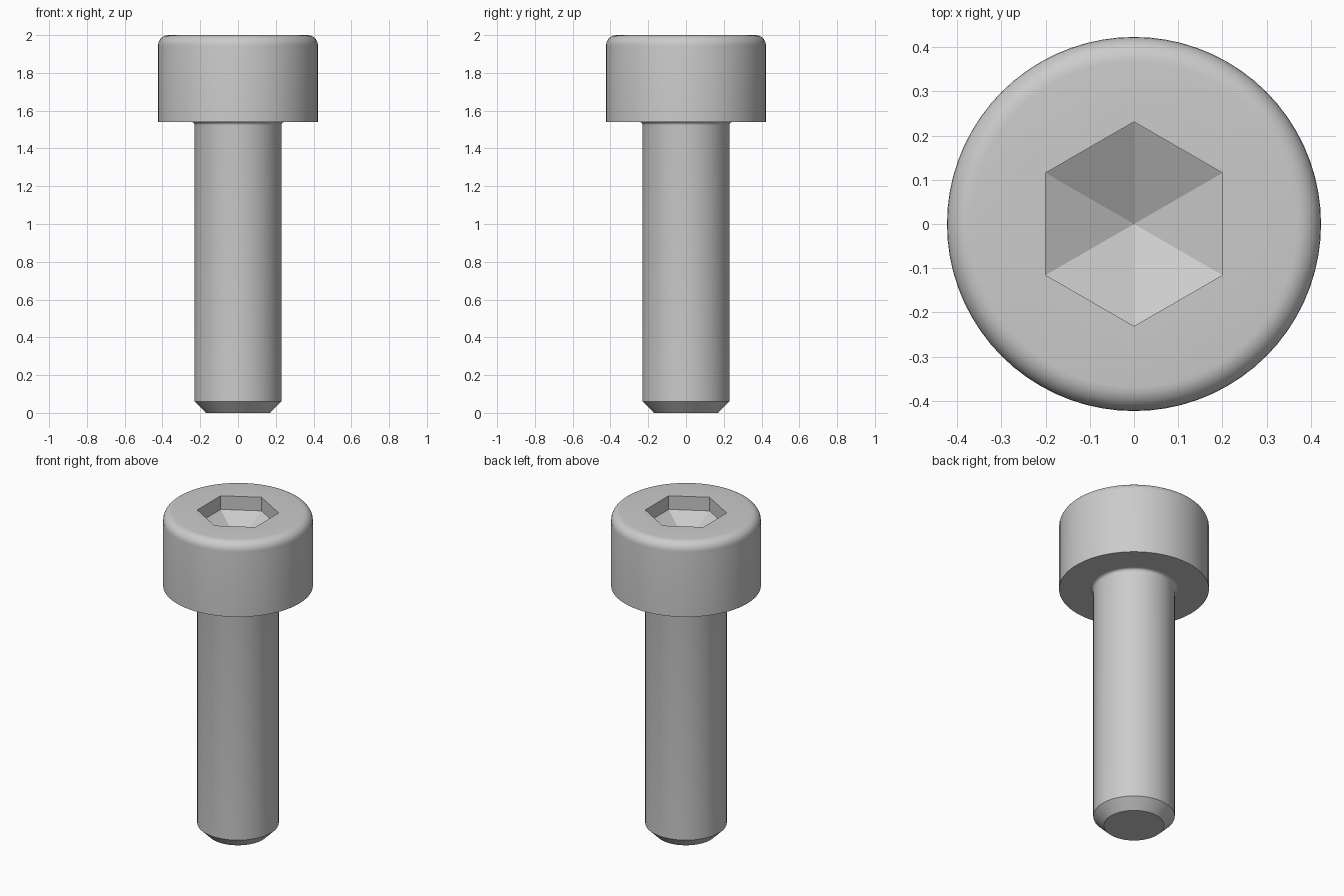
import bpy, bmesh
from math import sin, cos, pi, radians

if "Cube" in bpy.data.objects:
    bpy.data.objects.remove(bpy.data.objects["Cube"])

SIDES = 72
HEAD_R, SHAFT_R = 0.423, 0.23
TOP, SHOULDER = 2.0, 1.54
ROUND, NECK, CHAMFER = 0.055, 0.018, 0.06
HEX_R, WALL_DEPTH, TIP_DEPTH = 0.231, 0.085, 0.2

steel = bpy.data.materials.new("grey steel")
steel.use_nodes = True
steel.diffuse_color = (0.6, 0.6, 0.6, 1)
steel.node_tree.nodes["Principled BSDF"].inputs["Base Color"].default_value = (0.6, 0.6, 0.6, 1)


def ring(bm, radius, z, sides):
    """Circle of vertices, with the first one on the y axis."""
    angles = [pi / 2 + 2 * pi * i / sides for i in range(sides)]
    return [bm.verts.new((radius * cos(a), radius * sin(a), z)) for a in angles]


def bridge(bm, lower, upper):
    """Quads facing outward when the second ring is above the first."""
    n = len(lower)
    for i in range(n):
        j = (i + 1) % n
        bm.faces.new((lower[i], lower[j], upper[j], upper[i]))


def lathe(bm, profile):
    rings = [ring(bm, r, z, SIDES) for r, z in profile]
    for lower, upper in zip(rings, rings[1:]):
        bridge(bm, lower, upper)
    return rings


def arc(cx, cz, radius, start, end, steps):
    angles = [radians(start + (end - start) * i / steps) for i in range(steps + 1)]
    return [(cx + radius * cos(a), cz + radius * sin(a)) for a in angles]


def finish(bm, name):
    mesh = bpy.data.meshes.new(name)
    bm.to_mesh(mesh)
    bm.free()
    mesh.materials.append(steel)
    obj = bpy.data.objects.new(name, mesh)
    bpy.context.collection.objects.link(obj)
    bpy.ops.object.select_all(action="DESELECT")
    obj.select_set(True)
    bpy.context.view_layer.objects.active = obj
    bpy.ops.object.shade_smooth_by_angle(angle=radians(25))


# Shaft: chamfered end, straight body and a small fillet under the head
bm = bmesh.new()
neck = arc(SHAFT_R + NECK, SHOULDER - NECK, NECK, 180, 90, 5)
rings = lathe(bm, [(SHAFT_R - CHAMFER, 0), (SHAFT_R, CHAMFER)] + neck)
bm.faces.new(rings[0][::-1])
finish(bm, "shaft")

# Head: flat underside, straight side and rounded top edge
bm = bmesh.new()
rim = arc(HEAD_R - ROUND, TOP - ROUND, ROUND, 0, 90, 7)
rings = lathe(bm, [(SHAFT_R + NECK, SHOULDER), (HEAD_R, SHOULDER)] + rim)

# Hexagonal socket with a pointed floor
mouth = ring(bm, HEX_R, TOP, 6)
floor = ring(bm, HEX_R, TOP - WALL_DEPTH, 6)
bridge(bm, mouth, floor)
tip = bm.verts.new((0, 0, TOP - TIP_DEPTH))
for i in range(6):
    bm.faces.new((floor[i], floor[(i + 1) % 6], tip))

# Flat top between the rounded edge and the socket mouth
border = [bm.edges.get((loop[i - 1], loop[i])) for loop in (rings[-1], mouth) for i in range(len(loop))]
filled = bmesh.ops.triangle_fill(bm, edges=border, use_beauty=True, normal=(0, 0, 1))
for face in filled["geom"]:
    if isinstance(face, bmesh.types.BMFace):
        face.normal_update()
        if face.normal.z < 0:
            face.normal_flip()
finish(bm, "head")
